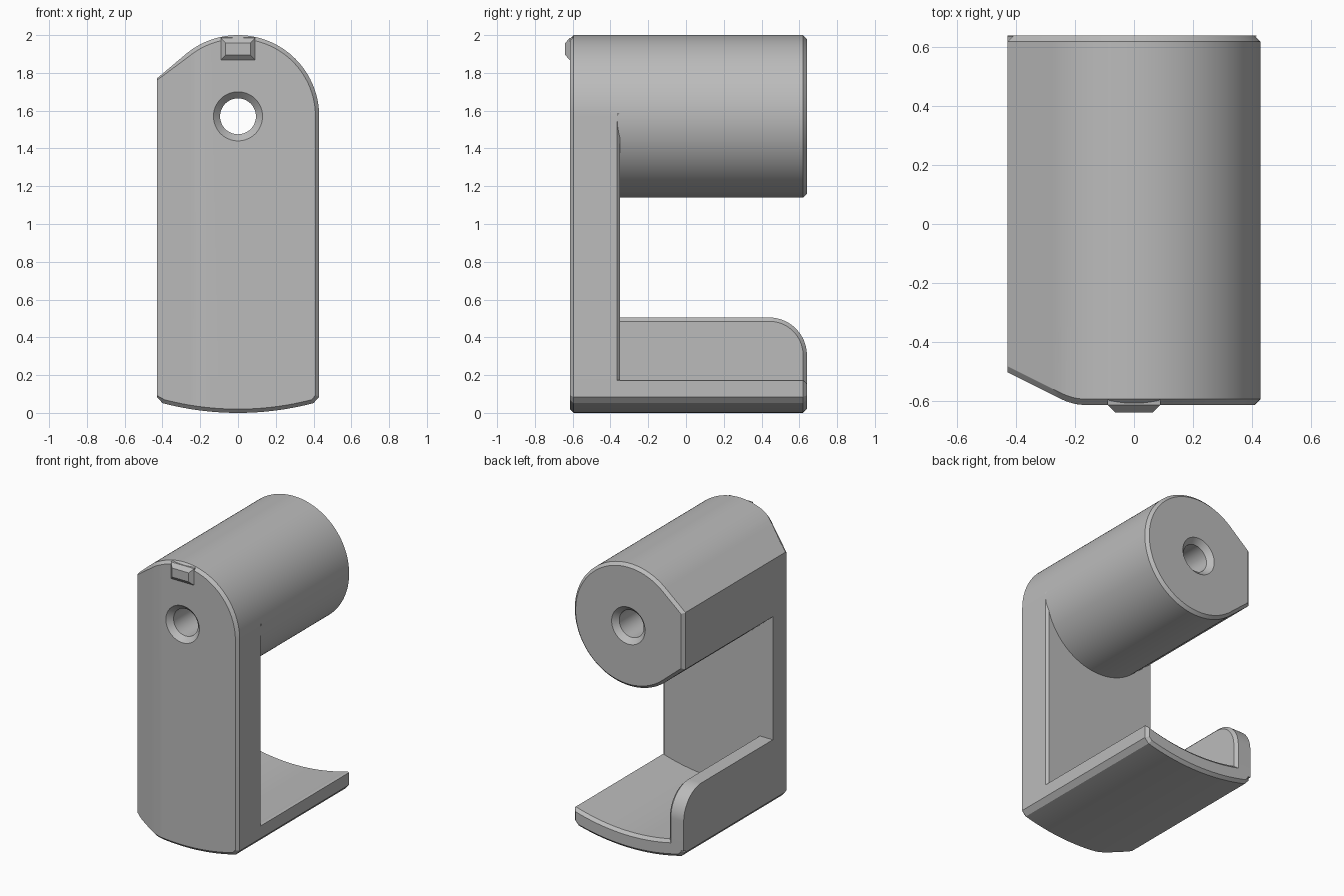
import bpy, bmesh
from math import radians, cos, sin, sqrt
from mathutils import Vector

if "Cube" in bpy.data.objects:
    bpy.data.objects.remove(bpy.data.objects["Cube"])

R = 0.43            # barrel radius and half width
ZC = 1.57           # barrel axis height
FRONT, BACK = -0.615, 0.64
PLATE_BACK = -0.35
C = 0.02            # chamfer

grey = bpy.data.materials.new("plain grey")
grey.use_nodes = True
grey.diffuse_color = (0.5, 0.5, 0.5, 1)
grey.node_tree.nodes["Principled BSDF"].inputs["Base Color"].default_value = (0.5, 0.5, 0.5, 1)


def arc(radius, start, end, steps, cx=0.0, cz=ZC):
    angles = [radians(start + (end - start) * i / steps) for i in range(steps + 1)]
    return [(cx + radius * cos(a), cz + radius * sin(a)) for a in angles]


def below_axis(radius, x0, x1, steps=32):
    """Shallow arc centred on the barrel axis, running from x0 to x1."""
    xs = [x0 + (x1 - x0) * i / steps for i in range(steps + 1)]
    return [(x, ZC - sqrt(radius * radius - x * x)) for x in xs]


def inset(points, dist):
    """Move every edge of a closed outline inwards by dist."""
    pts = [Vector(p) for p in points]
    n = len(pts)
    area = sum(pts[i - 1].cross(pts[i]) for i in range(n))
    sign = 1 if area > 0 else -1
    result = []
    for i in range(n):
        a = (pts[i] - pts[i - 1]).normalized()
        b = (pts[(i + 1) % n] - pts[i]).normalized()
        na, nb = Vector((-a.y, a.x)), Vector((-b.y, b.x))
        result.append(tuple(pts[i] + (na + nb) * (sign * dist / (1 + na.dot(nb)))))
    return result


def loft(name, rings, axis="y"):
    """Closed solid through matching outlines placed along an axis."""
    bm = bmesh.new()
    loops = []
    for pos, pts in rings:
        place = (lambda u, v: (u, pos, v)) if axis == "y" else (lambda u, v: (pos, u, v))
        loops.append([bm.verts.new(place(u, v)) for u, v in pts])
    n = len(loops[0])
    for lo, hi in zip(loops, loops[1:]):
        for i in range(n):
            j = (i + 1) % n
            bm.faces.new((lo[i], lo[j], hi[j], hi[i]))
    bm.faces.new(loops[0])
    bm.faces.new(loops[-1])
    bmesh.ops.recalc_face_normals(bm, faces=bm.faces)
    mesh = bpy.data.meshes.new(name)
    bm.to_mesh(mesh)
    bm.free()
    mesh.materials.append(grey)
    obj = bpy.data.objects.new(name, mesh)
    bpy.context.collection.objects.link(obj)
    return obj


def activate(obj):
    bpy.ops.object.select_all(action="DESELECT")
    obj.select_set(True)
    bpy.context.view_layer.objects.active = obj


# Front plate: arched top, shallow curved foot, chamfered front rim
foot = [(-R, 0.085)] + below_axis(ZC, -0.4, 0.4) + [(R, 0.085)]
plate_outline = arc(R, 0, 130, 52) + [(-R, 1.77)] + foot
rim = [(-R if p[0] == -R else q[0], q[1])
       for p, q in zip(plate_outline, inset(plate_outline, C))]
relieved = [(x - 0.015 if x > R - 0.0001 else x, z) for x, z in plate_outline]
plate = loft("front_plate", [(FRONT, rim), (FRONT + C, plate_outline),
                             (PLATE_BACK - 0.015, plate_outline), (PLATE_BACK, relieved)])

# Slope the right-hand part of the plate front backwards with a soft bend
BEND, WIDTH, SLOPE = -0.165, 0.085, 0.5
bm = bmesh.new()
bm.from_mesh(plate.data)
for i in range(5):
    bmesh.ops.bisect_plane(bm, geom=bm.verts[:] + bm.edges[:] + bm.faces[:],
                           plane_co=(BEND - WIDTH * i / 4, 0, 0), plane_no=(1, 0, 0))
for v in bm.verts:
    t = BEND - v.co.x
    if v.co.y < -0.5 and t > 0:
        bend = min(t, WIDTH)
        v.co.y += SLOPE * (bend * bend / (2 * WIDTH) + max(0, t - WIDTH))
bm.to_mesh(plate.data)
bm.free()

# Barrel: round body with a flat-sided corner on the right
barrel_outline = arc(R, -130, 130, 104) + [(-R, 1.77), (-R, 1.37)]
barrel = loft("barrel", [(PLATE_BACK - 0.015, barrel_outline), (BACK - C, barrel_outline),
                         (BACK, inset(barrel_outline, C))])

# Curved floor
floor_outline = foot + [(R, 0.172)] + below_axis(1.455, 0.415, -R)
floor = loft("floor", [(PLATE_BACK - 0.015, floor_outline), (BACK - C, floor_outline),
                       (BACK, inset(floor_outline, C))])

# Side wall with a rounded rear corner
wall_outline = [(-0.4, 0.1), (BACK, 0.1)] + arc(0.2, 0, 90, 24, 0.44, 0.305) + [(-0.4, 0.505)]
wall = loft("side_wall", [(-R, wall_outline), (-0.33, wall_outline),
                          (-0.31, inset(wall_outline, C))], axis="x")


# Small tapered key on the plate front
def box(half, low, high):
    return [(-half, low), (half, low), (half, high), (-half, high)]


key = loft("locating_key", [(-0.58, box(0.09, 1.868, 1.99)), (FRONT, box(0.09, 1.868, 1.985)),
                            (-0.64, box(0.065, 1.895, 1.958))])

# Through hole, countersunk at both ends
cutter = loft("hole_cutter", [(FRONT - 0.035, arc(0.165, 0, 354, 59)),
                              (FRONT + 0.035, arc(0.095, 0, 354, 59)),
                              (BACK - 0.035, arc(0.095, 0, 354, 59)),
                              (BACK + 0.035, arc(0.165, 0, 354, 59))])
cutter.hide_render = True
for part in (plate, barrel):
    activate(part)
    mod = part.modifiers.new("hole", "BOOLEAN")
    mod.operation = "DIFFERENCE"
    mod.solver = "EXACT"
    mod.object = cutter
    bpy.ops.object.modifier_apply(modifier=mod.name)
bpy.data.objects.remove(cutter)

for part in (plate, barrel, floor, wall, key):
    activate(part)
    bpy.ops.object.shade_smooth_by_angle(angle=radians(20))
